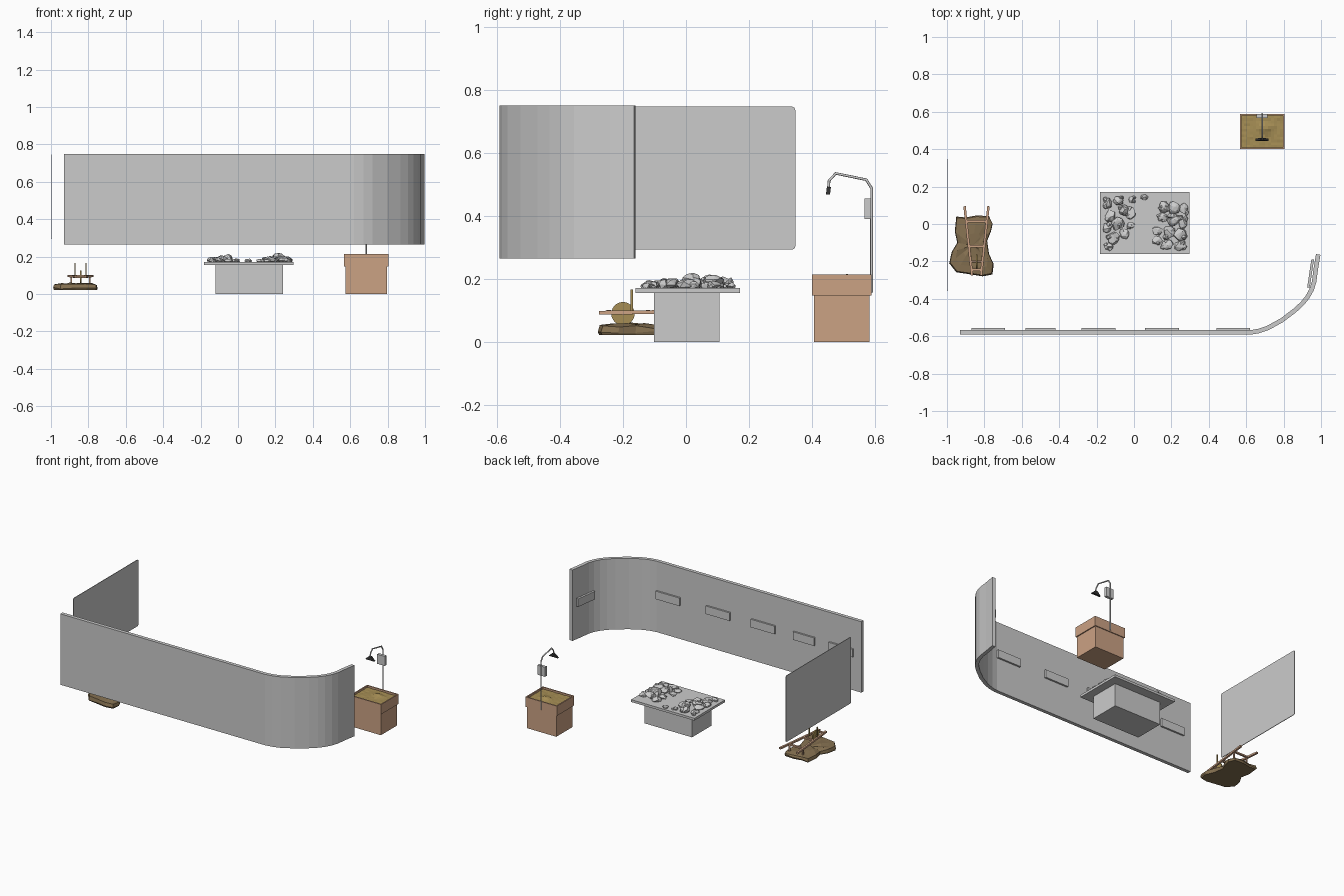
import bpy, bmesh, math, random
from mathutils import Vector, Matrix

if "Cube" in bpy.data.objects:
    bpy.data.objects.remove(bpy.data.objects["Cube"])
random.seed(4)

def mat(name, c):
    m = bpy.data.materials.new(name)
    m.diffuse_color = (*c, 1)
    m.use_nodes = True
    m.node_tree.nodes["Principled BSDF"].inputs["Base Color"].default_value = m.diffuse_color
    return m
WOOD = mat("wood", (0.60, 0.36, 0.23))
SAND = mat("sand", (0.38, 0.27, 0.09))
EARTH = mat("earth", (0.23, 0.16, 0.08))
DARK = mat("dark", (0.03, 0.03, 0.03))

def finish(name, bm, m=None):
    bmesh.ops.recalc_face_normals(bm, faces=bm.faces)
    me = bpy.data.meshes.new(name)
    bm.to_mesh(me)
    bm.free()
    if m:
        me.materials.append(m)
    o = bpy.data.objects.new(name, me)
    bpy.context.collection.objects.link(o)
    return o

def box(name, lo, hi, m=None):
    bm = bmesh.new()
    lo, hi = Vector(lo), Vector(hi)
    bmesh.ops.create_cube(bm, size=1, matrix=Matrix.Translation((lo + hi) / 2) @ Matrix.Diagonal((*(hi - lo), 1)))
    return finish(name, bm, m)

def prism(name, pts, offset, m=None):
    bm = bmesh.new()
    f = bm.faces.new([bm.verts.new(p) for p in pts])
    r = bmesh.ops.extrude_face_region(bm, geom=[f])
    bmesh.ops.translate(bm, vec=offset, verts=[v for v in r['geom'] if isinstance(v, bmesh.types.BMVert)])
    return finish(name, bm, m)

def beam(name, a, b, w, h, m=None):
    a, b = Vector(a), Vector(b)
    bm = bmesh.new()
    mx = Matrix.Translation((a + b) / 2) @ (b - a).to_track_quat('Y', 'Z').to_matrix().to_4x4()
    bmesh.ops.create_cube(bm, size=1, matrix=mx @ Matrix.Diagonal((w, (b - a).length, h, 1)))
    return finish(name, bm, m)

def tube(name, pts, r, m=None):
    cu = bpy.data.curves.new(name, 'CURVE')
    cu.dimensions = '3D'
    cu.bevel_depth, cu.bevel_resolution, cu.use_fill_caps = r, 2, True
    s = cu.splines.new('POLY')
    s.points.add(len(pts) - 1)
    for p, q in zip(s.points, pts):
        p.co = (*q, 1)
    o = bpy.data.objects.new(name, cu)
    bpy.context.collection.objects.link(o)
    if m:
        cu.materials.append(m)
    return o

# Curved wall: centre line offset to both sides
path = [Vector(p) for p in [(-0.93, -0.58), (0.62, -0.58), (0.667, -0.572), (0.715, -0.556), (0.79, -0.515),
        (0.86, -0.462), (0.9, -0.425), (0.928, -0.39), (0.95, -0.35), (0.963, -0.31), (0.972, -0.24), (0.985, -0.163)]]
left, right = [], []
for i, p in enumerate(path):
    t = (path[min(i + 1, len(path) - 1)] - path[max(i - 1, 0)]).normalized()
    n = Vector((-t.y, t.x)) * 0.012
    left.append((*(p + n), 0.265))
    right.append((*(p - n), 0.265))
prism("curved_wall", left + right[::-1], (0, 0, 0.485))

# Label plaques on the inner side of the wall
for i, (x0, x1) in enumerate([(-0.87, -0.69), (-0.58, -0.42), (-0.28, -0.1), (0.06, 0.24), (0.44, 0.62)]):
    box(f"plaque_{i}", (x0, -0.57, 0.495), (x1, -0.556, 0.55))
beam("plaque_end", (0.933, -0.34, 0.522), (0.955, -0.19, 0.522), 0.014, 0.055)

# Hanging screen with rounded corners
corners = []
for cy, cz, a0 in [(0.335, 0.735, 0), (-0.345, 0.735, 90), (-0.345, 0.305, 180), (0.335, 0.305, 270)]:
    for k in range(5):
        a = math.radians(a0 + k * 22.5)
        corners.append((-1, cy + 0.012 * math.cos(a), cz + 0.012 * math.sin(a)))
prism("screen", corners, (0.004, 0, 0))

# Display table
box("table_pedestal", (-0.12, -0.102, 0), (0.24, 0.106, 0.157))
box("table_top", (-0.183, -0.16, 0.156), (0.296, 0.171, 0.172))

# Craggy rocks: hulls of random points in two clusters
def rock(bm, c, sx, sy, h):
    vs = []
    for _ in range(22):
        d = Vector((random.gauss(0, 1), random.gauss(0, 1), random.gauss(0, 1))).normalized()
        vs.append(bm.verts.new((c[0] + d.x * sx, c[1] + d.y * sy, 0.17 + max(0, 0.4 + 0.6 * d.z) * h)))
    r = bmesh.ops.convex_hull(bm, input=vs)
    bmesh.ops.delete(bm, geom=list({g for g in r['geom_interior'] + r['geom_unused']
                                    if isinstance(g, bmesh.types.BMVert)}), context='VERTS')
clusters = {
    "rocks_left": [(-0.14, 0.11, .022, .035, .028), (-0.085, 0.125, .028, .025, .04), (-0.125, 0.045, .032, .035, .03),
                   (-0.055, 0.075, .028, .03, .045), (-0.145, -0.02, .025, .03, .026), (-0.085, 0.0, .035, .04, .035),
                   (-0.02, 0.06, .03, .035, .025), (-0.11, -0.075, .035, .035, .03), (-0.05, -0.055, .025, .03, .02),
                   (-0.135, -0.12, .025, .022, .02), (-0.02, -0.005, .025, .02, .018), (0.055, 0.143, .022, .016, .02),
                   (-0.01, 0.13, .02, .02, .018)],
    "rocks_right": [(0.16, 0.09, .03, .035, .03), (0.215, 0.085, .035, .04, .045), (0.265, 0.08, .025, .035, .025),
                    (0.15, 0.035, .03, .025, .022), (0.215, 0.02, .04, .035, .05), (0.262, 0.005, .027, .035, .03),
                    (0.125, -0.035, .028, .028, .018), (0.185, -0.045, .035, .035, .035), (0.245, -0.055, .038, .035, .036),
                    (0.125, -0.09, .03, .025, .02), (0.18, -0.11, .035, .028, .027), (0.245, -0.115, .035, .03, .025)]}
for name, rocks in clusters.items():
    bm = bmesh.new()
    for x, y, sx, sy, h in rocks:
        rock(bm, (x, y), sx, sy, h)
        for _ in range(2):
            rock(bm, (x + random.uniform(-.7, .7) * sx, y + random.uniform(-.7, .7) * sy), sx * .55, sy * .5, h * random.uniform(.7, 1))
    finish(name, bm)

# Sand crate: body, raised rim and sand filling
box("crate_body", (0.574, 0.406, 0), (0.797, 0.582, 0.15), WOOD)
X0, X1, Y0, Y1 = 0.566, 0.804, 0.4, 0.588
for n, lo, hi in [("front", (X0, Y0), (X1, Y0 + .008)), ("back", (X0, Y1 - .008), (X1, Y1)),
                  ("left", (X0, Y0), (X0 + .008, Y1)), ("right", (X1 - .008, Y0), (X1, Y1))]:
    box("crate_rim_" + n, (*lo, 0.147), (*hi, 0.214), WOOD)
bm = bmesh.new()
bmesh.ops.create_grid(bm, x_segments=14, y_segments=12, size=1)
for v in bm.verts:
    x, y = v.co.x, v.co.y
    bump = 0.015 * math.exp(-((x - 0.15) ** 2 + (y - 0.2) ** 2) * 12)
    v.co = (0.685 + x * 0.112, 0.494 + y * 0.087, 0.202 + bump + random.uniform(-.0015, .0015))
finish("sand", bm, SAND)

# Lamp: bent pole, control box and wedge head
tube("lamp_pole", [(0.685, 0.589, 0.157), (0.685, 0.589, 0.488), (0.685, 0.572, 0.515), (0.685, 0.475, 0.535),
                   (0.685, 0.454, 0.512), (0.685, 0.452, 0.486)], 0.0045)
box("lamp_control_box", (0.656, 0.567, 0.39), (0.714, 0.587, 0.455))
prism("lamp_head", [(0.677, 0.447, 0.492), (0.693, 0.447, 0.492), (0.72, 0.444, 0.468), (0.65, 0.444, 0.468)], (0, 0.013, 0), DARK)

# Earth mound: outline rings at several heights
outline = [(-0.95, 0.04), (-0.9, 0.035), (-0.84, 0.046), (-0.775, 0.042), (-0.756, 0.0), (-0.765, -0.04), (-0.785, -0.09),
           (-0.775, -0.16), (-0.75, -0.215), (-0.757, -0.27), (-0.81, -0.28), (-0.87, -0.27), (-0.95, -0.258),
           (-0.988, -0.21), (-0.975, -0.15), (-0.945, -0.1), (-0.958, -0.04)]
bm = bmesh.new()
rings = []
for s, z in [(0.97, 0.022), (1, 0.032), (0.96, 0.046), (0.72, 0.053), (0.4, 0.055)]:
    rings.append([bm.verts.new((-0.865 + (x + 0.865) * s, -0.115 + (y + 0.115) * s,
                  z + (random.uniform(-.005, .005) if z > .03 else 0) - 0.02 * (y + 0.1) * (z > .04)))
                  for x, y in outline])
N = len(outline)
for a, b in zip(rings, rings[1:]):
    for i in range(N):
        j = (i + 1) % N
        bm.faces.new((a[i], a[j], b[j], b[i]))
bm.faces.new(rings[0])
tip = bm.verts.new((-0.865, -0.115, 0.056))
for i in range(N):
    bm.faces.new((rings[-1][i], rings[-1][(i + 1) % N], tip))
finish("earth_mound", bm, EARTH)

# Barrow frame: two tapering rails, cross bars, posts and legs
CX = -0.842
for side, s in (("left", -1), ("right", 1)):
    beam("barrow_rail_" + side, (CX + s * 0.064, 0.095, 0.097), (CX + s * 0.024, -0.275, 0.093), 0.013, 0.012, WOOD)
    beam("barrow_post_" + side, (CX + s * 0.03, -0.172, 0.09), (CX + s * 0.03, -0.172, 0.166), 0.006, 0.007, SAND)
    beam("barrow_leg_" + side, (CX + s * 0.05, 0.01, 0.095), (CX + s * 0.05, 0.01, 0.052), 0.008, 0.01, WOOD)
for i, (y, w) in enumerate([(0.015, 0.056), (-0.12, 0.041), (-0.245, 0.027)]):
    beam(f"barrow_bar_{i}", (CX - w, y, 0.097), (CX + w, y, 0.097), 0.013, 0.01, WOOD)

# Barrow wheel and axle
for n, r, d, m in [("barrow_wheel", 0.037, 0.008, SAND), ("barrow_axle", 0.005, 0.08, WOOD)]:
    bm = bmesh.new()
    bmesh.ops.create_cone(bm, cap_ends=True, segments=24, radius1=r, radius2=r, depth=d,
                          matrix=Matrix.Translation((CX, -0.2, 0.09)) @ Matrix.Rotation(math.pi / 2, 4, 'Y'))
    finish(n, bm, m)
